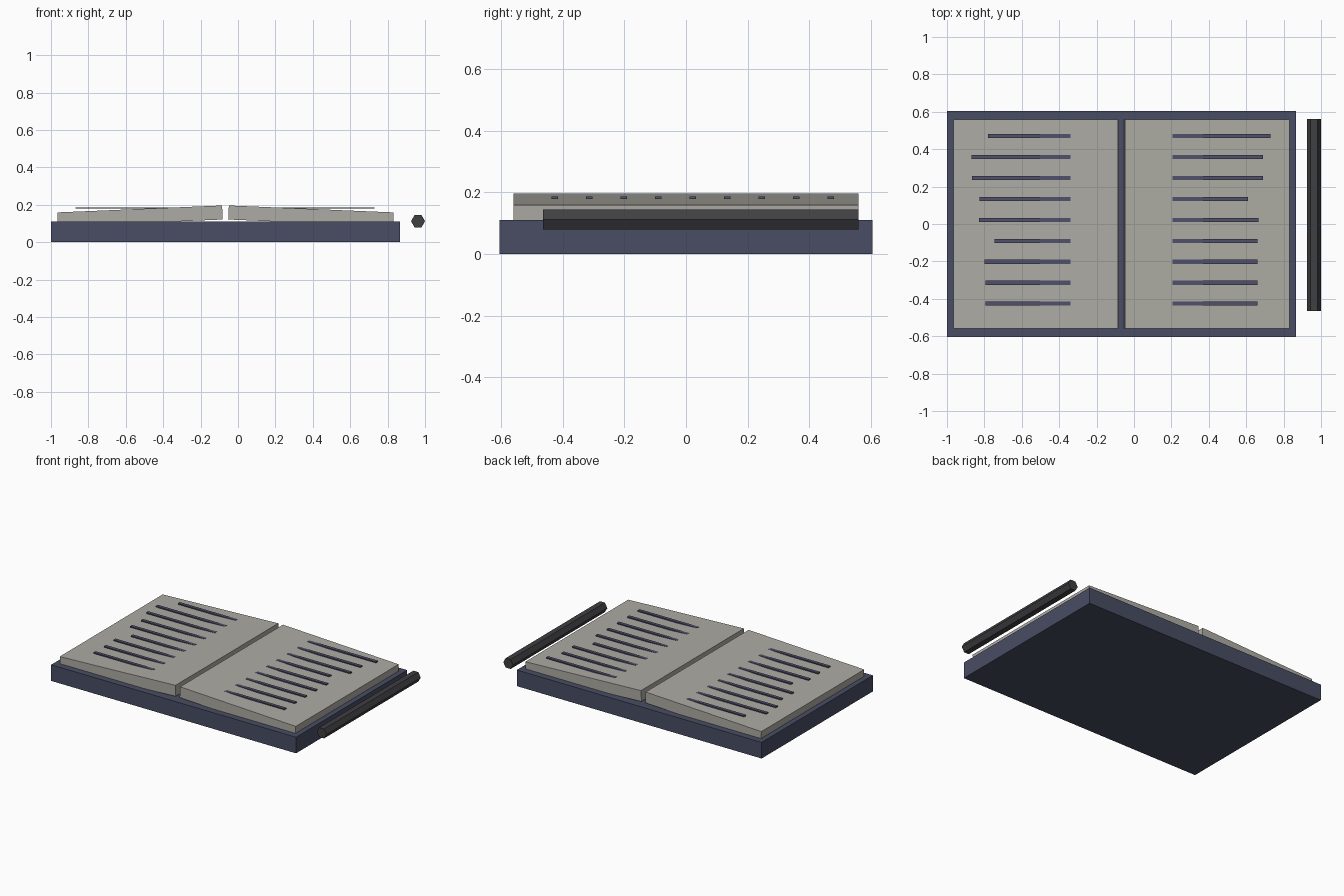
import bpy, math

if "Cube" in bpy.data.objects:
    bpy.data.objects.remove(bpy.data.objects["Cube"])

CX = -0.067  # spine position


def material(name, rgb):
    m = bpy.data.materials.new(name)
    m.diffuse_color = (*rgb, 1)
    m.use_nodes = True
    m.node_tree.nodes["Principled BSDF"].inputs["Base Color"].default_value = m.diffuse_color
    return m


def finish(ob, name, mat):
    ob.name = ob.data.name = name
    ob.data.materials.append(mat)
    return ob


def box(name, centre, size, mat, tilt=0.0):
    bpy.ops.mesh.primitive_cube_add(size=1, location=centre)
    ob = bpy.context.object
    ob.scale = size
    bpy.ops.object.transform_apply(location=False, rotation=False, scale=True)
    ob.rotation_euler.y = tilt
    return finish(ob, name, mat)


cover_mat = material("cover_blue", (0.065, 0.075, 0.125))
paper_mat = material("paper", (0.42, 0.41, 0.37))
ink_mat = material("ink", (0.08, 0.08, 0.15))
pen_mat = material("pen_dark", (0.05, 0.05, 0.055))

# Cover slab
box("cover", (CX, 0, 0.0555), (1.866, 1.21, 0.111), cover_mat)

# Two page blocks rising toward the spine
for side, s in (("left", -1), ("right", 1)):
    box(side + "_pages", (CX + s * 0.457, 0, 0.1405), (0.882, 1.12, 0.075),
        paper_mat, s * 0.042)

# Written lines: fixed inner start, ragged outer ends
rows = {
    "left": (-0.34, (-0.78, -0.87, -0.865, -0.825, -0.83, -0.745, -0.80, -0.795, -0.795)),
    "right": (0.205, (0.73, 0.69, 0.69, 0.61, 0.665, 0.66, 0.66, 0.66, 0.66)),
}
for side, (start, ends) in rows.items():
    for i, end in enumerate(ends):
        box(f"{side}_text_line_{i + 1}",
            ((start + end) / 2, 0.47 - 0.112 * i, 0.1832),
            (abs(end - start), 0.022, 0.0075), ink_mat)

# Six-sided pen lying beside the book, points toward +x and -x
bpy.ops.mesh.primitive_cylinder_add(vertices=6, radius=0.0375, depth=1.026)
pen = bpy.context.object
pen.rotation_euler.z = math.pi / 6 * 3
bpy.ops.object.transform_apply(rotation=True)
pen.rotation_euler.x = math.pi / 2
pen.location = (0.9625, 0.048, 0.1125)
finish(pen, "pen", pen_mat)
